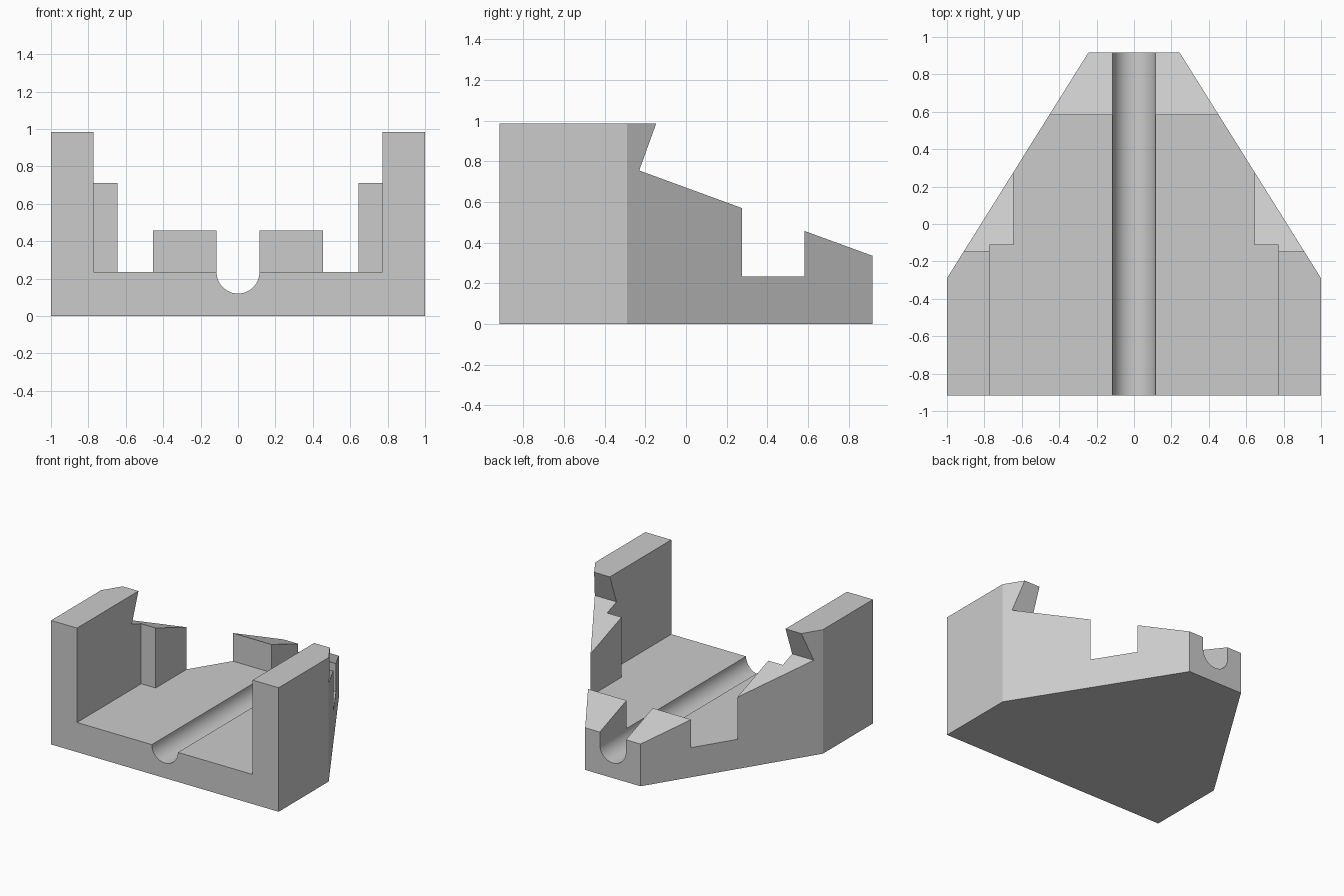
import bpy, bmesh, math
from mathutils import Vector

cube = bpy.data.objects.get("Cube")
if cube:
    bpy.data.objects.remove(cube, do_unlink=True)

grey = bpy.data.materials.new("plain grey")
grey.use_nodes = True
colour = (0.6, 0.6, 0.6, 1)
grey.diffuse_color = colour
for node in grey.node_tree.nodes:
    if node.type == 'BSDF_PRINCIPLED':
        node.inputs["Base Color"].default_value = colour


def prism(name, outline, axis, low, high):
    """Extrude a closed 2D outline along x, y or z."""
    place = {'x': lambda a, b, d: Vector((d, a, b)),
             'y': lambda a, b, d: Vector((a, d, b)),
             'z': lambda a, b, d: Vector((a, b, d))}[axis]
    bm = bmesh.new()
    face = bm.faces.new([bm.verts.new(place(a, b, low)) for a, b in outline])
    grown = bmesh.ops.extrude_face_region(bm, geom=[face])["geom"]
    moved = [v for v in grown if isinstance(v, bmesh.types.BMVert)]
    bmesh.ops.translate(bm, verts=moved, vec=place(0, 0, high - low))
    bmesh.ops.recalc_face_normals(bm, faces=bm.faces)
    mesh = bpy.data.meshes.new(name)
    bm.to_mesh(mesh)
    bm.free()
    mesh.materials.append(grey)
    obj = bpy.data.objects.new(name, mesh)
    bpy.context.collection.objects.link(obj)
    return obj


def mirrored(half):
    """Complete an outline whose right half is given."""
    return half + [(-x, y) for x, y in reversed(half)]


def carve(target, cutter, operation):
    cutter.hide_render = True
    bpy.context.view_layer.objects.active = target
    mod = target.modifiers.new(cutter.name, 'BOOLEAN')
    mod.operation, mod.solver, mod.object = operation, 'EXACT', cutter
    bpy.ops.object.modifier_apply(modifier=mod.name)
    bpy.data.objects.remove(cutter, do_unlink=True)


FLOOR, RADIUS = 0.235, 0.115

# Tapered block
plan = mirrored([(1, -0.918), (1, -0.29), (0.243, 0.918)])
block = prism("grooved_block", plan, 'z', 0, 1.2)

# Side silhouette: tall front, undercut notch and sloping back
side = [(-1.2, -0.2), (-1.2, 0.985), (-0.147, 0.985), (-0.23, 0.755),
        (1.2, 0.232), (1.2, -0.2)]
carve(block, prism("side_silhouette", side, 'x', -1.5, 1.5), 'INTERSECT')

# Stepped pocket that opens into a cross slot
pocket = mirrored([(0.772, -1.2), (0.772, -0.112), (0.645, -0.112),
                   (0.645, 0.277), (1.5, 0.277), (1.5, 0.582)])
carve(block, prism("pocket_cutter", pocket, 'z', FLOOR, 1.5), 'DIFFERENCE')

# Round-bottomed groove along the whole length
steps = 32
groove = [(RADIUS * math.cos(math.pi * i / steps),
           FLOOR - RADIUS * math.sin(math.pi * i / steps))
          for i in range(steps + 1)]
groove += [(-RADIUS, 1.5), (RADIUS, 1.5)]
carve(block, prism("groove_cutter", groove, 'y', -1.5, 1.5), 'DIFFERENCE')

# Smooth only the groove
bpy.ops.object.select_all(action='DESELECT')
block.select_set(True)
bpy.context.view_layer.objects.active = block
bpy.ops.object.shade_smooth_by_angle(angle=math.radians(20))
